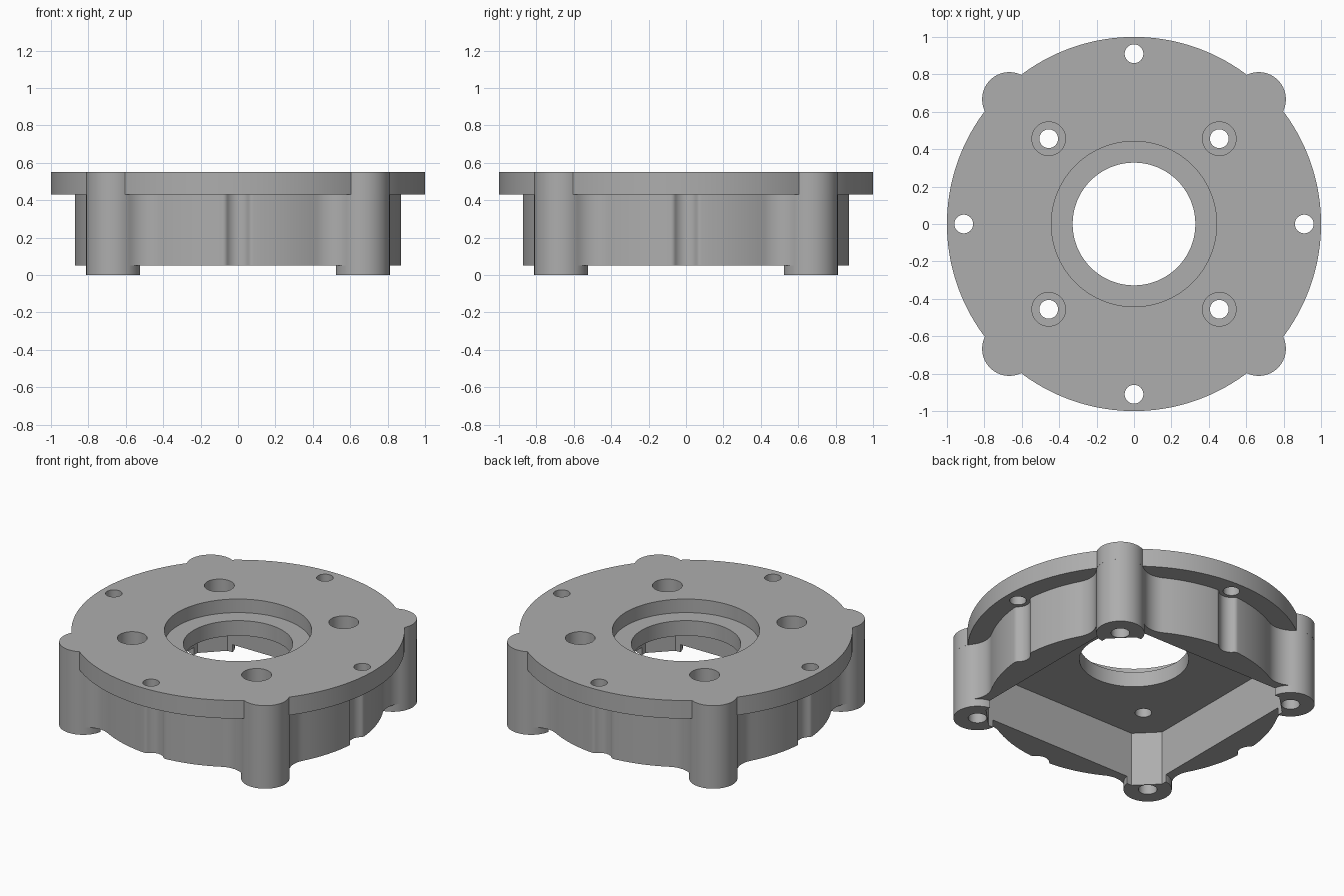
import bpy, bmesh, math
from mathutils import Vector

old = bpy.data.objects.get("Cube")
if old:
    bpy.data.objects.remove(old)

R_BODY, R_BOSS, BOSS = 0.875, 0.145, 0.667
FLANGE_Z, TOP, RIM_Z, CEILING = 0.43, 0.55, 0.05, 0.36
CORNERS = [(x, y) for x in (-1, 1) for y in (-1, 1)]

grey = bpy.data.materials.new("cast_grey")
grey.use_nodes = True
grey.diffuse_color = (0.42, 0.42, 0.42, 1)
grey.node_tree.nodes["Principled BSDF"].inputs["Base Color"].default_value = (0.42, 0.42, 0.42, 1)


def prism(name, points, z0, z1):
    """Extrude a closed outline from z0 to z1."""
    bm = bmesh.new()
    face = bm.faces.new([bm.verts.new((p[0], p[1], z0)) for p in points])
    top = bmesh.ops.extrude_face_region(bm, geom=[face])["geom"]
    verts = [g for g in top if isinstance(g, bmesh.types.BMVert)]
    bmesh.ops.translate(bm, verts=verts, vec=(0, 0, z1 - z0))
    bmesh.ops.recalc_face_normals(bm, faces=bm.faces)
    mesh = bpy.data.meshes.new(name)
    bm.to_mesh(mesh)
    bm.free()
    mesh.materials.append(grey)
    obj = bpy.data.objects.new(name, mesh)
    bpy.context.collection.objects.link(obj)
    return obj


def cylinder(name, x, y, r, z0, z1, n=48):
    ring = [2 * math.pi * i / n for i in range(n)]
    return prism(name, [(x + r * math.cos(a), y + r * math.sin(a)) for a in ring], z0, z1)


def meet(c1, r1, c2, r2, side):
    """Intersection of two circles, on the chosen side of the centre line."""
    d = c2 - c1
    a = (r1 * r1 - r2 * r2 + d.length_squared) / (2 * d.length)
    h = math.sqrt(r1 * r1 - a * a)
    u = d.normalized()
    return c1 + u * a + Vector((-u.y, u.x)) * h * side


def arc(c, p, q, n):
    """Short arc about c from p to q."""
    turn = (p - c).angle_signed(q - c)
    a, r = math.atan2(p.y - c.y, p.x - c.x), (p - c).length
    return [c + r * Vector((math.cos(a - turn * i / n), math.sin(a - turn * i / n))) for i in range(n + 1)]


def eightfold(half):
    """Mirror an outline across the diagonal, then turn it four times."""
    quarter = half + [Vector((p.y, p.x)) for p in reversed(half)]
    out = []
    for k in range(4):
        c, s = round(math.cos(k * math.pi / 2)), round(math.sin(k * math.pi / 2))
        for p in quarter:
            v = Vector((c * p.x - s * p.y, s * p.x + c * p.y))
            if not out or (v - out[-1]).length > 1e-5:
                out.append(v)
    if (out[0] - out[-1]).length < 1e-5:
        out.pop()
    return out


origin, boss_c, notch_c = Vector((0, 0)), Vector((BOSS, BOSS)), Vector((0.91, 0))
diagonal = boss_c.normalized()


def body_outline():
    """Notch, rounded shoulder, round wall, fillet and boss."""
    notch_r, shoulder, fillet, boss_r = 0.075, 0.03, 0.15, R_BOSS - 0.0004
    s = meet(origin, R_BODY - shoulder, notch_c, notch_r + shoulder, 1)
    f = meet(origin, R_BODY + fillet, boss_c, boss_r + fillet, -1)
    n_s = notch_c + (s - notch_c).normalized() * notch_r
    s_w, w_f = s.normalized() * R_BODY, f.normalized() * R_BODY
    f_b = boss_c + (f - boss_c).normalized() * boss_r
    return eightfold(arc(notch_c, notch_c - Vector((notch_r, 0)), n_s, 8) + arc(s, n_s, s_w, 6)[1:]
                     + arc(origin, s_w, w_f, 10)[1:] + arc(f, w_f, f_b, 10)[1:]
                     + arc(boss_c, f_b, boss_c + diagonal * boss_r, 14)[1:])


def flange_outline():
    """Round plate with the boss ends standing out."""
    x = meet(origin, 1, boss_c, R_BOSS, -1)
    return eightfold(arc(origin, Vector((1, 0)), x, 24)
                     + arc(boss_c, x, boss_c + diagonal * R_BOSS, 12)[1:])


# Solid parts
housing = prism("motor_adapter_housing", flange_outline(), FLANGE_Z, TOP)
solids = [prism("body", body_outline(), RIM_Z, TOP - 0.05)]
solids += [cylinder("boss", x * BOSS, y * BOSS, R_BOSS - 0.0002, 0, TOP - 0.03, 64) for x, y in CORNERS]

# Cutters: bore and its recess, square pocket, screw holes
cuts = [cylinder("bore", 0, 0, 0.328, 0.2, 0.7, 96),
        cylinder("bore_recess", 0, 0, 0.442, TOP - 0.09, 0.7, 96),
        prism("pocket", eightfold([Vector((0.69, 0)), Vector((0.69, 0.56))]), -0.1, CEILING)]
for x, y in CORNERS:
    cuts.append(cylinder("mount_hole", x * 0.456, y * 0.456, 0.05, 0.2, 0.7))
    cuts.append(cylinder("mount_recess", x * 0.456, y * 0.456, 0.09, TOP - 0.1, 0.7))
    cuts.append(cylinder("boss_hole", x * BOSS, y * BOSS, 0.056, -0.1, 0.3))
for x, y in ((1, 0), (-1, 0), (0, 1), (0, -1)):
    cuts.append(cylinder("flange_hole", x * 0.91, y * 0.91, 0.05, 0.4, 0.7))

for tools, operation in ((solids, 'UNION'), (cuts, 'DIFFERENCE')):
    for tool in tools:
        mod = housing.modifiers.new(tool.name, 'BOOLEAN')
        mod.operation, mod.object, mod.solver = operation, tool, 'EXACT'

# Bake the booleans and drop the helpers
graph = bpy.context.evaluated_depsgraph_get()
result = bpy.data.meshes.new_from_object(housing.evaluated_get(graph))
housing.modifiers.clear()
housing.data = result
for tool in solids + cuts:
    bpy.data.objects.remove(tool)

bpy.ops.object.select_all(action='DESELECT')
housing.select_set(True)
bpy.context.view_layer.objects.active = housing
bpy.ops.object.shade_smooth_by_angle(angle=math.radians(30))
